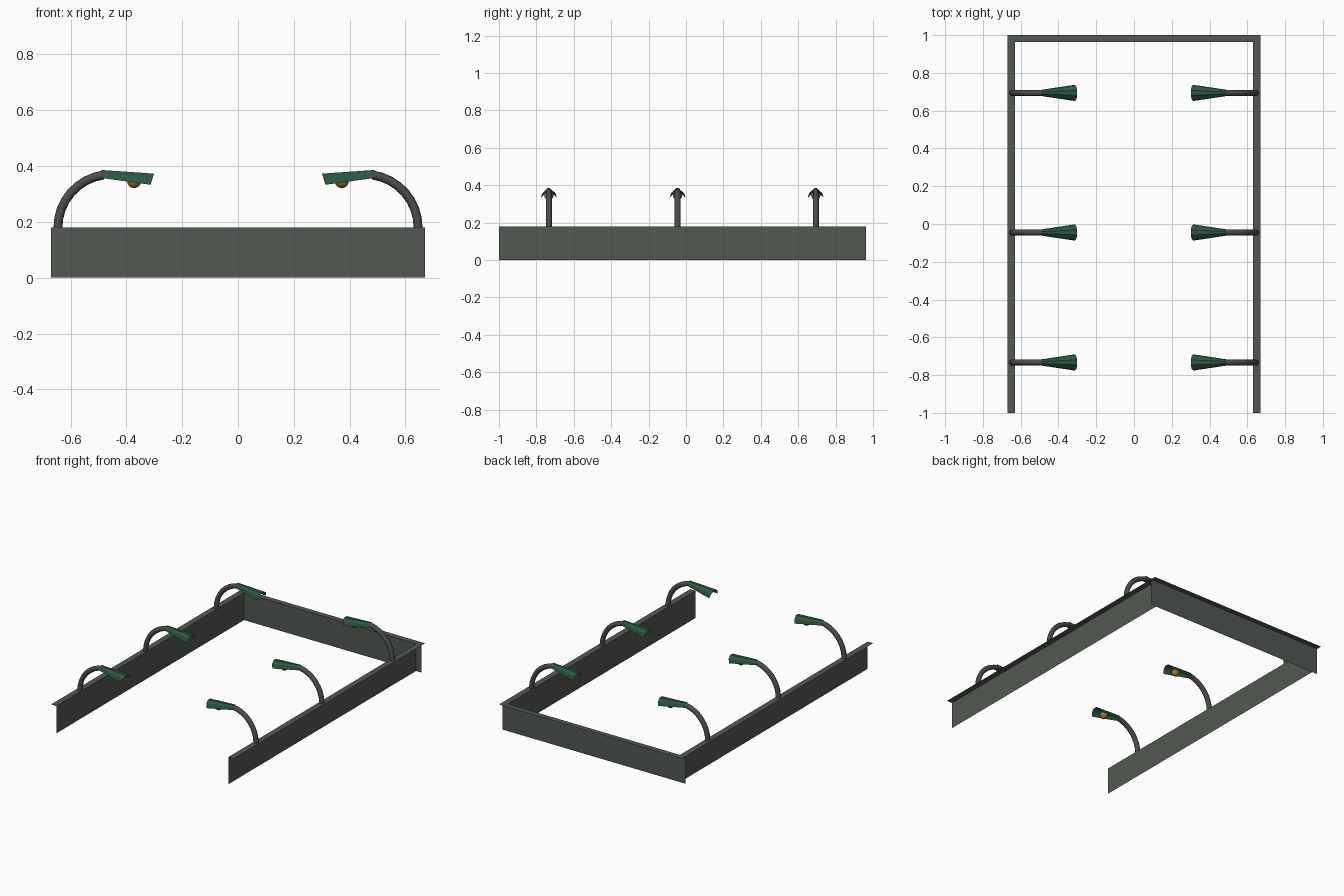
import bpy, bmesh
from math import sin, cos, pi, radians

cube = bpy.data.objects.get("Cube")
if cube:
    bpy.data.objects.remove(cube)


def material(name, rgb):
    m = bpy.data.materials.new(name)
    m.use_nodes = True
    m.diffuse_color = (*rgb, 1)
    m.node_tree.nodes["Principled BSDF"].inputs["Base Color"].default_value = (*rgb, 1)
    return m


STEEL = material("grey steel", (0.085, 0.098, 0.085))
PIPE = material("dark pipe grey", (0.07, 0.074, 0.07))
GREEN = material("green enamel", (0.026, 0.095, 0.052))
AMBER = material("amber bulb", (0.33, 0.18, 0.03))


def finish(name, bm, mat, smooth=False):
    bmesh.ops.recalc_face_normals(bm, faces=bm.faces)
    me = bpy.data.meshes.new(name)
    bm.to_mesh(me)
    bm.free()
    me.materials.append(mat)
    for p in me.polygons:
        p.use_smooth = smooth
    ob = bpy.data.objects.new(name, me)
    bpy.context.collection.objects.link(ob)
    return ob


def angle_profile(name, start, end, outward):
    """Sheet angle: upright web along start-end with a flange on top."""
    bm = bmesh.new()
    ox, oy = outward
    rows = []
    for x, y in (start, end):
        rows.append([bm.verts.new(co) for co in
                     ((x, y, 0), (x, y, HEIGHT), (x + ox, y + oy, HEIGHT))])
    for i in range(2):
        bm.faces.new((rows[0][i], rows[1][i], rows[1][i + 1], rows[0][i + 1]))
    return finish(name, bm, STEEL)


def loft(name, rings, closed, mat, smooth):
    """Skin a row of rings."""
    bm = bmesh.new()
    rows = [[bm.verts.new(co) for co in ring] for ring in rings]
    n = len(rows[0])
    for a, b in zip(rows, rows[1:]):
        for i in range(n if closed else n - 1):
            j = (i + 1) % n
            bm.faces.new((a[i], a[j], b[j], b[i]))
    if closed:
        bm.faces.new(rows[-1])
    return finish(name, bm, mat, smooth)


# Frame: two side rails and the back rail
HEIGHT, INNER, OUTER, BACK = 0.18, 0.63, 0.67, 0.963
FLANGE = OUTER - INNER
for side, s in (("left", 1), ("right", -1)):
    angle_profile(side + "_rail", (s * INNER, -1), (s * INNER, BACK), (s * FLANGE, 0))
angle_profile("back_rail", (-OUTER, BACK), (OUTER, BACK), (0, 1 - BACK))


def lamp(label, s, y):
    # Curved pipe rising from the rail and bending inwards
    foot, radius, tube, steps = 0.645, 0.19, 0.016, 8
    rings = []
    for k in range(steps + 1):
        a = radians(82) * k / steps
        ring = []
        for i in range(8):
            t = 2 * pi * i / 8
            r = radius + tube * cos(t)
            ring.append((s * (foot - radius + r * cos(a)), y + tube * sin(t),
                         HEIGHT + r * sin(a)))
        rings.append(ring)
    pipe = loft(label + "_pipe", rings, True, PIPE, True)
    bpy.context.view_layer.objects.active = pipe
    pipe.select_set(True)
    bpy.ops.object.shade_smooth_by_angle(angle=radians(50))
    pipe.select_set(False)

    # Flared half-round shade, open below
    rings = []
    for rim_x, lean, rim_z, width, rise in ((0.487, 0.003, 0.357, 0.017, 0.029),
                                            (0.313, -0.012, 0.333, 0.043, 0.04)):
        ring = []
        for i in range(6):
            a = pi * i / 5
            h = sin(a) / sin(2 * pi / 5)
            ring.append((s * (rim_x + lean * h), y + width * cos(a), rim_z + rise * h))
        rings.append(ring)
    loft(label + "_shade", rings, False, GREEN, False)

    # Bulb below the shade
    bm = bmesh.new()
    bmesh.ops.create_uvsphere(bm, u_segments=12, v_segments=8, radius=0.025)
    bmesh.ops.translate(bm, verts=bm.verts, vec=(s * 0.372, y, 0.346))
    finish(label + "_bulb", bm, AMBER, True)


for side, s in (("left", 1), ("right", -1)):
    for place, y in (("front", -0.733), ("middle", -0.045), ("back", 0.694)):
        lamp(f"{place}_{side}", s, y)
